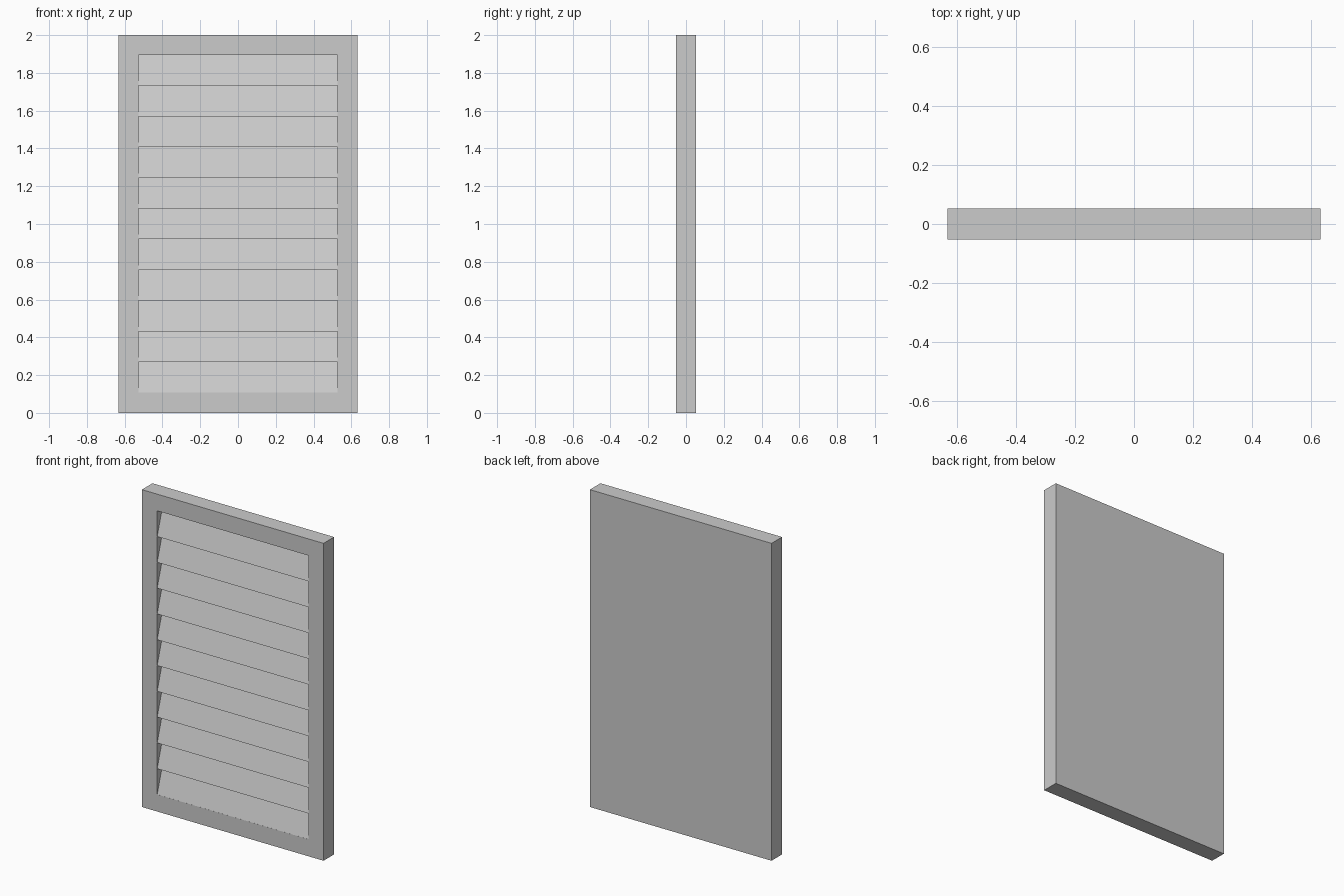
import bpy
import bmesh

if "Cube" in bpy.data.objects:
    bpy.data.objects.remove(bpy.data.objects["Cube"])

W, D, H = 1.266, 0.105, 2.0        # panel size
OPEN_X = 0.527                     # half width of louvre opening
Z_LOW, Z_HIGH = 0.107, 1.895       # louvre opening height range
COUNT = 11
FRONT = -D / 2
RECESS = 0.052                     # depth at the top of each slat


def extrude_profile(name, points, half_width):
    """Extrude a (y, z) outline symmetrically along x."""
    bm = bmesh.new()
    face = bm.faces.new([bm.verts.new((-half_width, y, z)) for y, z in points])
    geom = bmesh.ops.extrude_face_region(bm, geom=[face])["geom"]
    verts = [g for g in geom if isinstance(g, bmesh.types.BMVert)]
    bmesh.ops.translate(bm, verts=verts, vec=(2 * half_width, 0, 0))
    bmesh.ops.recalc_face_normals(bm, faces=bm.faces)
    mesh = bpy.data.meshes.new(name)
    bm.to_mesh(mesh)
    bm.free()
    obj = bpy.data.objects.new(name, mesh)
    bpy.context.collection.objects.link(obj)
    return obj


# Solid shutter panel with flat back
panel = extrude_profile(
    "louvred_panel",
    [(FRONT, 0), (-FRONT, 0), (-FRONT, H), (FRONT, H)], W / 2)

# Sawtooth cutter: each slat slopes from a deep top to a flush bottom
pitch = (Z_HIGH - Z_LOW) / COUNT
outline = [(FRONT - 0.1, Z_HIGH)]
for i in range(COUNT):
    top = Z_HIGH - i * pitch
    outline += [(FRONT + RECESS, top), (FRONT + 0.0005, top - pitch)]
outline.append((FRONT - 0.1, Z_LOW))
cutter = extrude_profile("slat_cutter", outline, OPEN_X)
cutter.hide_render = True
cutter.display_type = 'WIRE'

# Carve the slats into the panel
cut = panel.modifiers.new("slats", 'BOOLEAN')
cut.operation = 'DIFFERENCE'
cut.solver = 'EXACT'
cut.object = cutter
